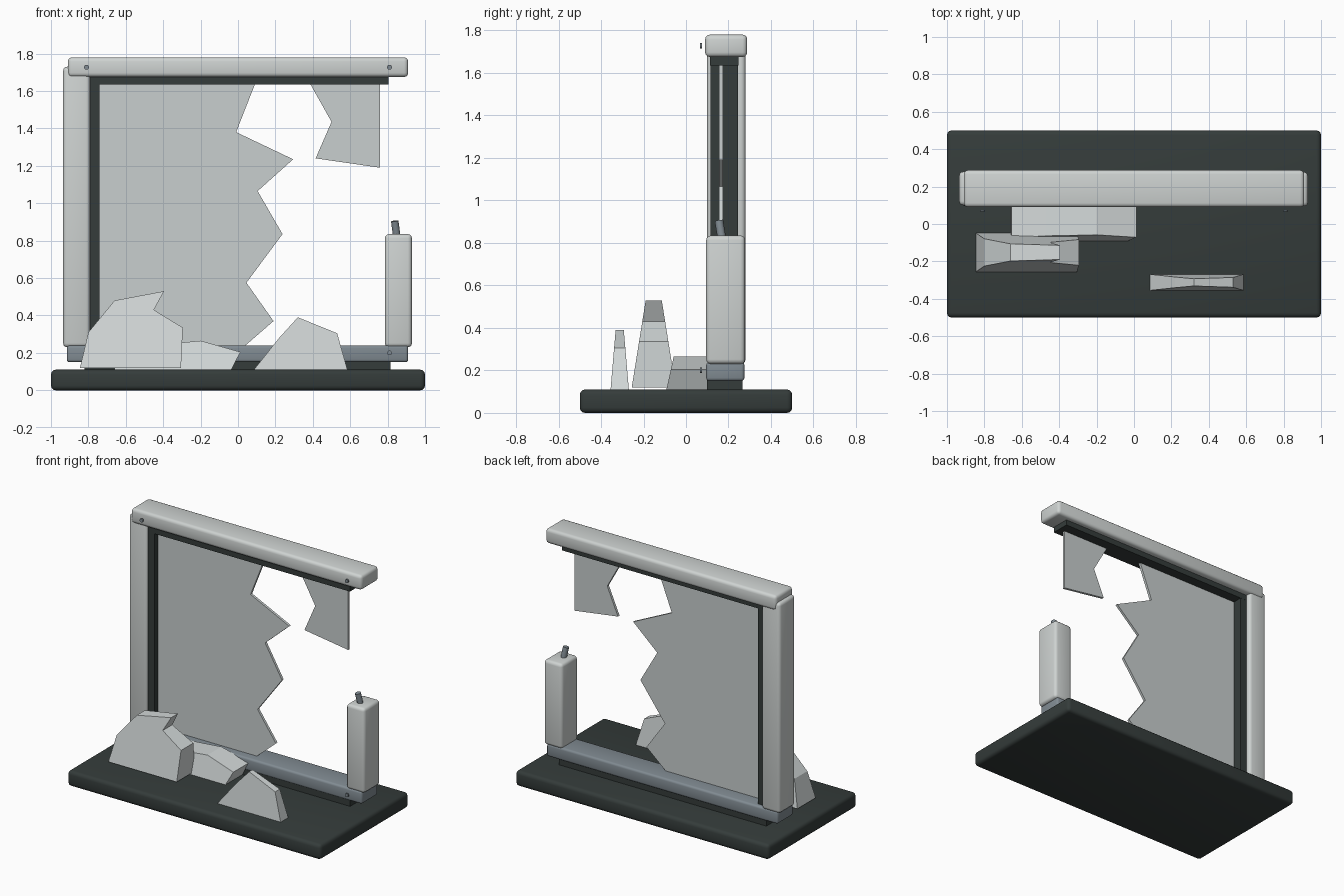
import bpy, bmesh, math
from mathutils import Vector

if "Cube" in bpy.data.objects:
    bpy.data.objects.remove(bpy.data.objects["Cube"])


def material(name, rgb):
    m = bpy.data.materials.new(name)
    m.diffuse_color = (*rgb, 1)
    m.use_nodes = True
    m.node_tree.nodes["Principled BSDF"].inputs["Base Color"].default_value = m.diffuse_color
    return m


PALE = material("pale grey", (0.62, 0.65, 0.64))
DARK = material("charcoal", (0.035, 0.045, 0.043))
STEEL = material("blue steel", (0.22, 0.26, 0.29))
GLASS = material("glass grey", (0.58, 0.62, 0.62))
SHARD = material("rubble grey", (0.66, 0.70, 0.70))


def finish(bm, name, mat, smooth=False):
    bmesh.ops.recalc_face_normals(bm, faces=bm.faces)
    me = bpy.data.meshes.new(name)
    bm.to_mesh(me)
    bm.free()
    ob = bpy.data.objects.new(name, me)
    bpy.context.collection.objects.link(ob)
    me.materials.append(mat)
    if smooth:
        bpy.ops.object.select_all(action='DESELECT')
        ob.select_set(True)
        bpy.context.view_layer.objects.active = ob
        bpy.ops.object.shade_smooth_by_angle(angle=math.radians(35))
    return ob


def box(name, x, y, z, mat, bevel=0.0):
    """Box from x, y and z ranges with rounded edges."""
    bm = bmesh.new()
    bmesh.ops.create_cube(bm, size=1)
    for v in bm.verts:
        v.co = Vector([(r[0] + r[1]) / 2 + c * (r[1] - r[0])
                       for r, c in zip((x, y, z), v.co)])
    if bevel:
        bmesh.ops.bevel(bm, geom=bm.edges[:], offset=bevel, segments=3,
                        profile=0.5, affect='EDGES')
    return finish(bm, name, mat, bevel > 0)


def slab(name, outline, y, half, mat, taper=0.0, foot=0.11):
    """Extrude an x-z outline along y; thickness shrinks with height."""
    bm = bmesh.new()
    rings = []
    for s in (-1, 1):
        rings.append([bm.verts.new((x, y + s * (half - taper * (z - foot)), z))
                      for x, z in outline])
        bm.faces.new(rings[-1])
    n = len(outline)
    for i in range(n):
        j = (i + 1) % n
        bm.faces.new((rings[0][i], rings[0][j], rings[1][j], rings[1][i]))
    return finish(bm, name, mat)


def rod(name, a, b, radius, mat, sides=12):
    a, b = Vector(a), Vector(b)
    bm = bmesh.new()
    bmesh.ops.create_cone(bm, cap_ends=True, segments=sides, radius1=radius,
                          radius2=radius, depth=(b - a).length)
    q = Vector((0, 0, 1)).rotation_difference(b - a)
    for v in bm.verts:
        v.co = q @ v.co + (a + b) / 2
    return finish(bm, name, mat, True)


# Base and frame
box("base", (-1, 1), (-0.5, 0.5), (0, 0.11), DARK, 0.025)
box("left_post", (-0.935, -0.79), (0.10, 0.28), (0.23, 1.73), PALE, 0.022)
box("right_post_stump", (0.785, 0.93), (0.095, 0.278), (0.23, 0.835), PALE, 0.022)
box("top_beam", (-0.91, 0.91), (0.09, 0.288), (1.675, 1.78), PALE, 0.022)
box("bottom_rail", (-0.915, 0.91), (0.095, 0.275), (0.15, 0.24), STEEL, 0.015)

# Dark gaskets
box("bottom_gasket", (-0.82, 0.815), (0.10, 0.265), (0.10, 0.155), DARK)
box("top_gasket", (-0.79, 0.805), (0.112, 0.246), (1.635, 1.68), DARK)
box("left_gasket", (-0.795, -0.74), (0.115, 0.245), (0.23, 1.65), DARK)

# Broken glass panes
slab("main_pane", [(-0.75, 0.22), (-0.75, 1.64), (0.092, 1.64), (-0.01, 1.38),
                   (0.295, 1.235), (0.105, 1.065), (0.238, 0.835), (0.045, 0.575),
                   (0.19, 0.37), (0.04, 0.24), (0.02, 0.22)], 0.165, 0.009, GLASS)
slab("corner_pane", [(0.385, 1.64), (0.76, 1.64), (0.76, 1.19), (0.415, 1.24),
                     (0.50, 1.435)], 0.165, 0.009, GLASS)

# Fallen rubble pieces
slab("large_rubble", [(-0.845, 0.12), (-0.80, 0.31), (-0.66, 0.48), (-0.395, 0.53),
                      (-0.45, 0.43), (-0.295, 0.335), (-0.305, 0.12)],
     -0.152, 0.105, SHARD, 0.16)
slab("low_rubble", [(-0.66, 0.11), (-0.655, 0.20), (-0.47, 0.24), (-0.35, 0.25),
                    (-0.20, 0.265), (0.013, 0.205), (-0.035, 0.11)],
     0.02, 0.112, SHARD, 0.22)
slab("small_rubble", [(0.085, 0.11), (0.22, 0.28), (0.32, 0.39), (0.53, 0.305),
                      (0.585, 0.11)], -0.312, 0.043, SHARD, 0.085)

# Exposed bar and bolt heads
rod("exposed_bar", (0.852, 0.172, 0.80), (0.838, 0.155, 0.905), 0.02, STEEL)
for i, (x, z) in enumerate([(-0.81, 1.727), (0.81, 1.727), (-0.81, 0.2), (0.81, 0.2)]):
    rod(f"bolt_{i + 1}", (x, 0.066, z), (x, 0.076, z), 0.013, STEEL)
